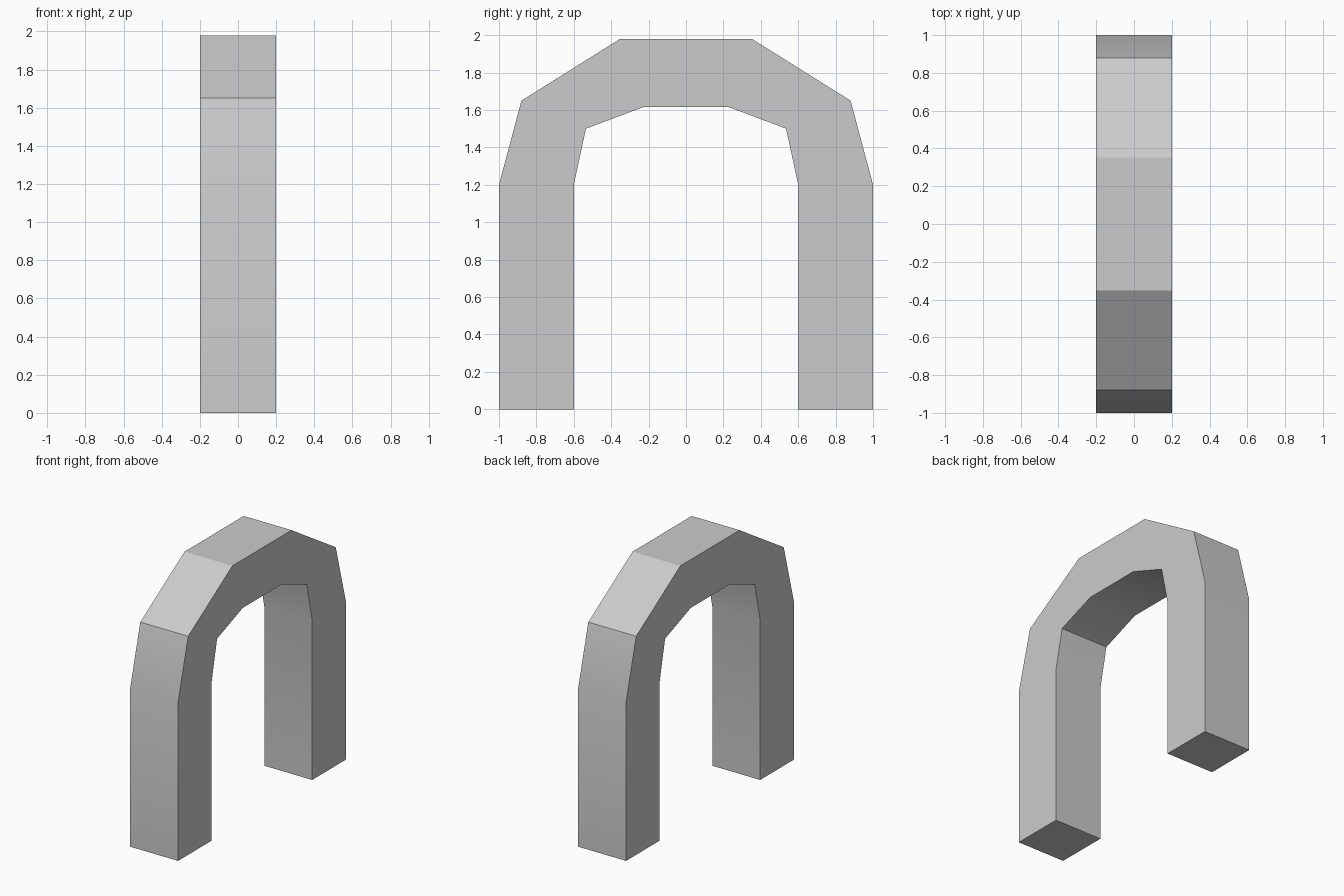
import bpy
import bmesh
import math

if "Cube" in bpy.data.objects:
    bpy.data.objects.remove(bpy.data.objects["Cube"])

HALF_DEPTH = 0.2

# Half of the arch in the YZ plane: (outer point, inner point) from foot to crown
half = [
    ((1.0, 0.0), (0.6, 0.0)),
    ((1.0, 1.2), (0.6, 1.2)),
    ((0.88, 1.65), (0.535, 1.5)),
    ((0.353, 1.98), (0.23, 1.615)),
]
# Mirror to get the whole arch
stations = half + [((-o[0], o[1]), (-i[0], i[1])) for o, i in reversed(half)]

# Sweep a rectangular section through the stations
bm = bmesh.new()
rings = []
for (oy, oz), (iy, iz) in stations:
    section = [(-HALF_DEPTH, oy, oz), (HALF_DEPTH, oy, oz),
               (HALF_DEPTH, iy, iz), (-HALF_DEPTH, iy, iz)]
    rings.append([bm.verts.new(co) for co in section])
for a, b in zip(rings, rings[1:]):
    for k in range(4):
        n = (k + 1) % 4
        bm.faces.new((a[k], a[n], b[n], b[k]))

# Feet
bm.faces.new(rings[0])
bm.faces.new(rings[-1])
bmesh.ops.recalc_face_normals(bm, faces=bm.faces)

mesh = bpy.data.meshes.new("arch")
bm.to_mesh(mesh)
bm.free()
arch = bpy.data.objects.new("arch", mesh)
bpy.context.collection.objects.link(arch)

# Soft shading on the shallow bends, crisp corners elsewhere
bpy.context.view_layer.objects.active = arch
arch.select_set(True)
bpy.ops.object.shade_smooth_by_angle(angle=math.radians(30))
